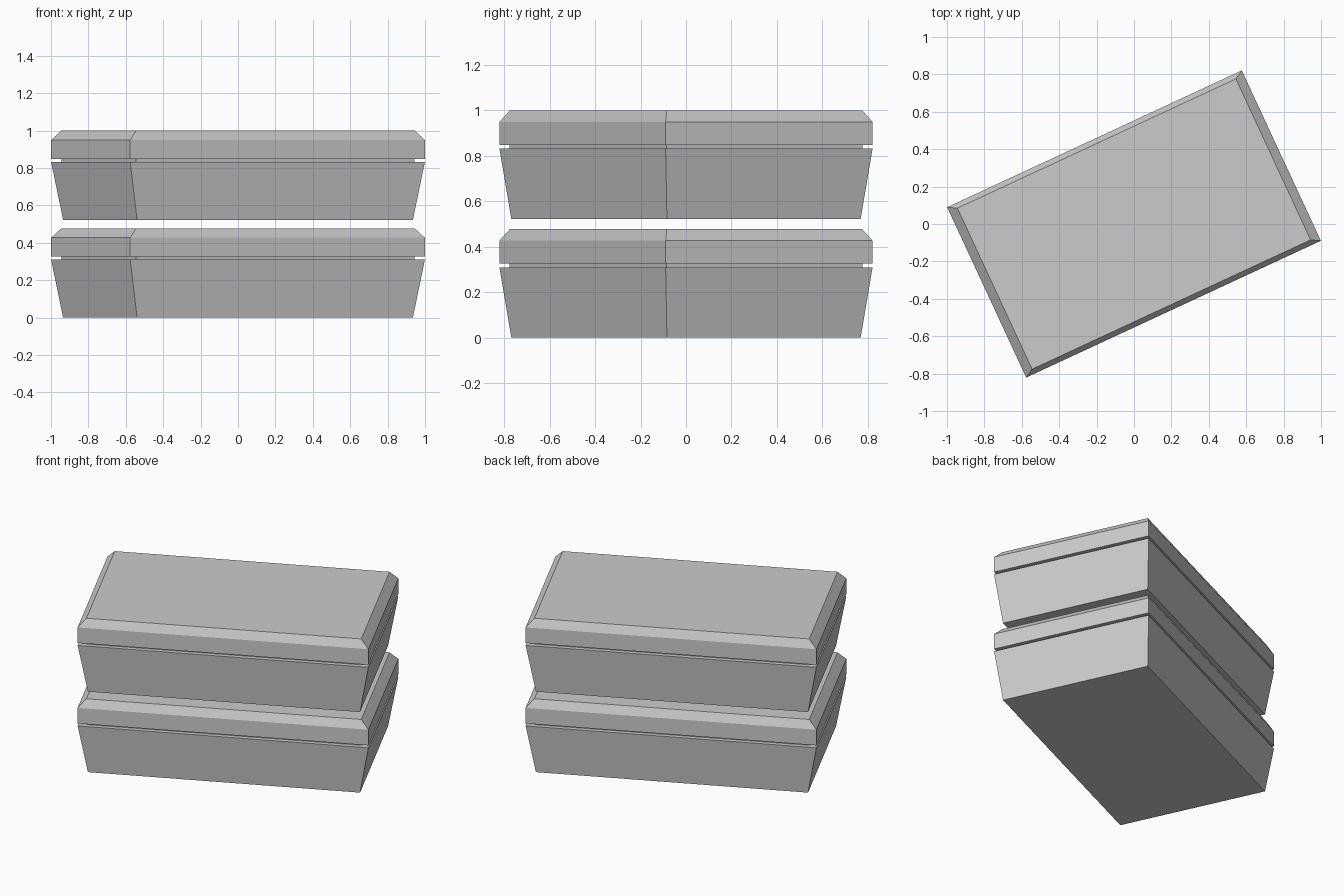
import bpy, bmesh, math

if "Cube" in bpy.data.objects:
    bpy.data.objects.remove(bpy.data.objects["Cube"])

LENGTH, WIDTH, ANGLE = 1.737, 1.004, math.radians(24.9)


def loft(name, rings):
    """Closed rectangular loft through (scale, z) rings."""
    bm = bmesh.new()
    loops = []
    for s, z in rings:
        hx, hy = LENGTH * s / 2, WIDTH * s / 2
        loops.append([bm.verts.new((x, y, z)) for x, y in
                      ((-hx, -hy), (hx, -hy), (hx, hy), (-hx, hy))])
    for a, b in zip(loops, loops[1:]):
        for i in range(4):
            j = (i + 1) % 4
            bm.faces.new((a[i], a[j], b[j], b[i]))
    bm.faces.new(loops[0][::-1])
    bm.faces.new(loops[-1])
    mesh = bpy.data.meshes.new(name)
    bm.to_mesh(mesh)
    bm.free()
    obj = bpy.data.objects.new(name, mesh)
    obj.rotation_euler.z = ANGLE
    bpy.context.collection.objects.link(obj)


# Two identical lidded containers, one above the other
for label, z in (("lower", 0.0), ("upper", 0.5225)):
    # Tapered tub with a recessed neck, then the bevelled lid, as one shell
    loft(label + "_container", [
        (0.936, z), (1.0, z + 0.310),
        (0.945, z + 0.310), (0.945, z + 0.326),
        (1.0, z + 0.326), (1.0, z + 0.427), (0.945, z + 0.4775)])
